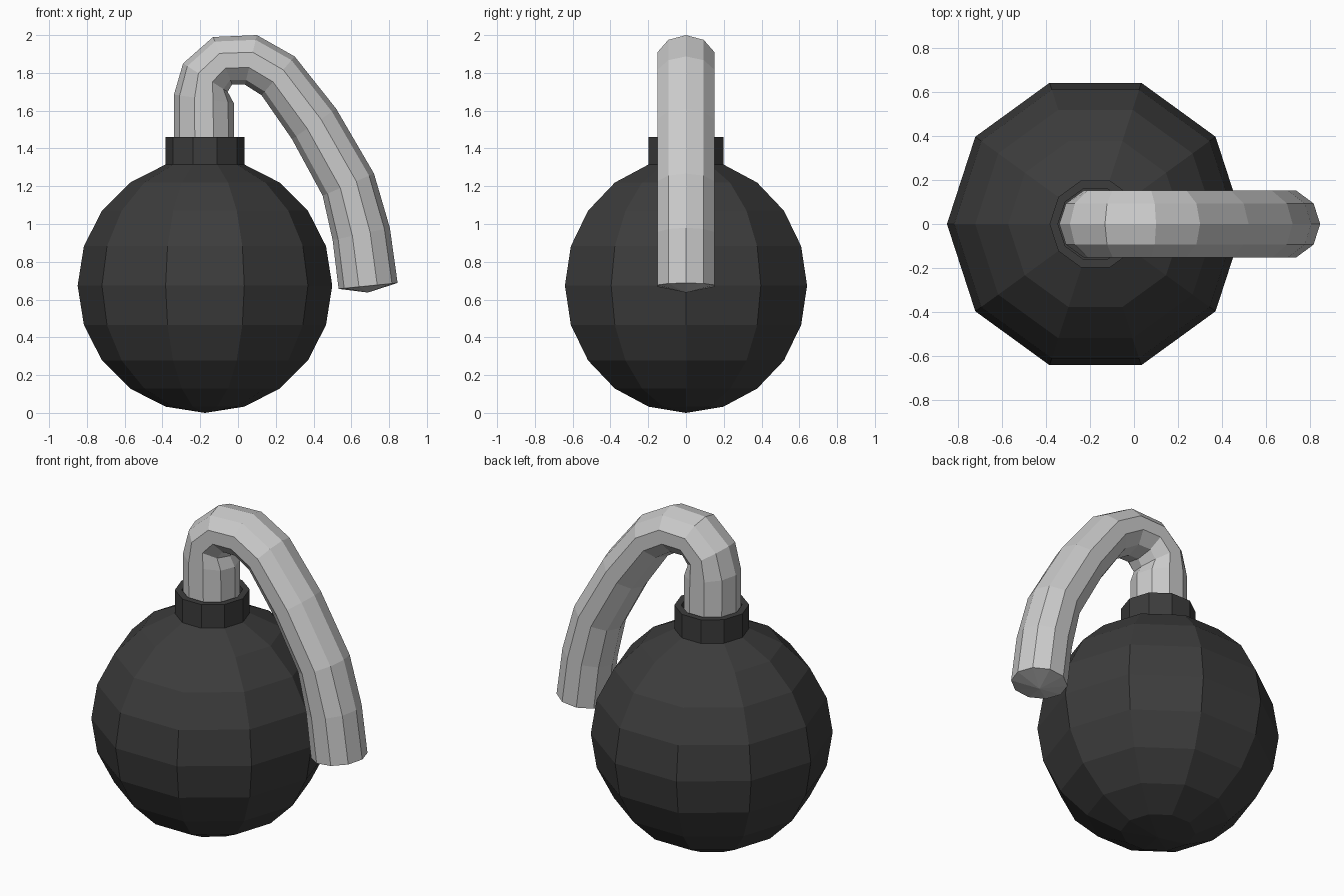
import bpy, bmesh, math
from mathutils import Vector

if "Cube" in bpy.data.objects:
    bpy.data.objects.remove(bpy.data.objects["Cube"])

SIDES = 10
CX, R = -0.175, 0.674


def skin(name, rings, start=None, end=None):
    """Bridge successive rings of points; close the ends with a fan to a tip."""
    bm = bmesh.new()
    rows = [[bm.verts.new(p) for p in ring] for ring in rings]
    for a, b in zip(rows, rows[1:]):
        for i in range(SIDES):
            j = (i + 1) % SIDES
            bm.faces.new((a[i], a[j], b[j], b[i]))
    for row, tip in ((rows[0], start), (rows[-1], end)):
        if tip is not None:
            v = bm.verts.new(tip)
            for i in range(SIDES):
                bm.faces.new((row[i], row[(i + 1) % SIDES], v))
    bmesh.ops.recalc_face_normals(bm, faces=bm.faces)
    mesh = bpy.data.meshes.new(name)
    bm.to_mesh(mesh)
    bm.free()
    obj = bpy.data.objects.new(name, mesh)
    bpy.context.collection.objects.link(obj)
    return obj


def ring(centre, u, v):
    angles = [2 * math.pi * i / SIDES for i in range(SIDES)]
    return [centre + u * math.cos(a) + v * math.sin(a) for a in angles]


# Round body whose top ring is pulled up into a hollow collar
profile = [(R * math.sin(math.radians(18 * k)), R - R * math.cos(math.radians(18 * k)))
           for k in range(1, 10)]
profile += [(profile[-1][0], 1.46), (0.17, 1.46), (0.17, 1.37)]
rings = [ring(Vector((CX, 0, z)), Vector((r, 0, 0)), Vector((0, r, 0))) for r, z in profile]
body = skin("round_body", rings, Vector((CX, 0, 0)), Vector((CX, 0, 1.37)))
dark = bpy.data.materials.new("dark_grey")
dark.diffuse_color = (0.045, 0.045, 0.045, 1)
dark.use_nodes = True
dark.node_tree.nodes["Principled BSDF"].inputs["Base Color"].default_value = dark.diffuse_color
body.data.materials.append(dark)

# Bent hose: outer edge of the bend (x, z) and half thickness in the bend plane
path = [(-0.339, 1.34, 0.16), (-0.339, 1.685, 0.16), (-0.291, 1.85, 0.14),
        (-0.132, 1.99, 0.135), (0.10, 2.0, 0.135), (0.30, 1.887, 0.135),
        (0.52, 1.61, 0.142), (0.72, 1.267, 0.148), (0.804, 0.98, 0.155),
        (0.845, 0.688, 0.157)]
pts = [Vector((x, 0, z)) for x, z, _ in path]
dirs = [(b - a).normalized() for a, b in zip(pts, pts[1:])]
tangents = [dirs[0]] + [(a + b).normalized() for a, b in zip(dirs, dirs[1:])]
tangents.append(Vector((0.1, 0, -0.995)))
hose_rings = []
for p, t, (_, _, w) in zip(pts, tangents, path):
    outward = Vector((-t.z, 0, t.x))
    hose_rings.append(ring(p - outward * w, outward * w, Vector((0, 0.159, 0))))
skin("bent_hose", hose_rings, Vector((-0.179, 0, 1.34)), Vector((0.687, 0, 0.637)))
